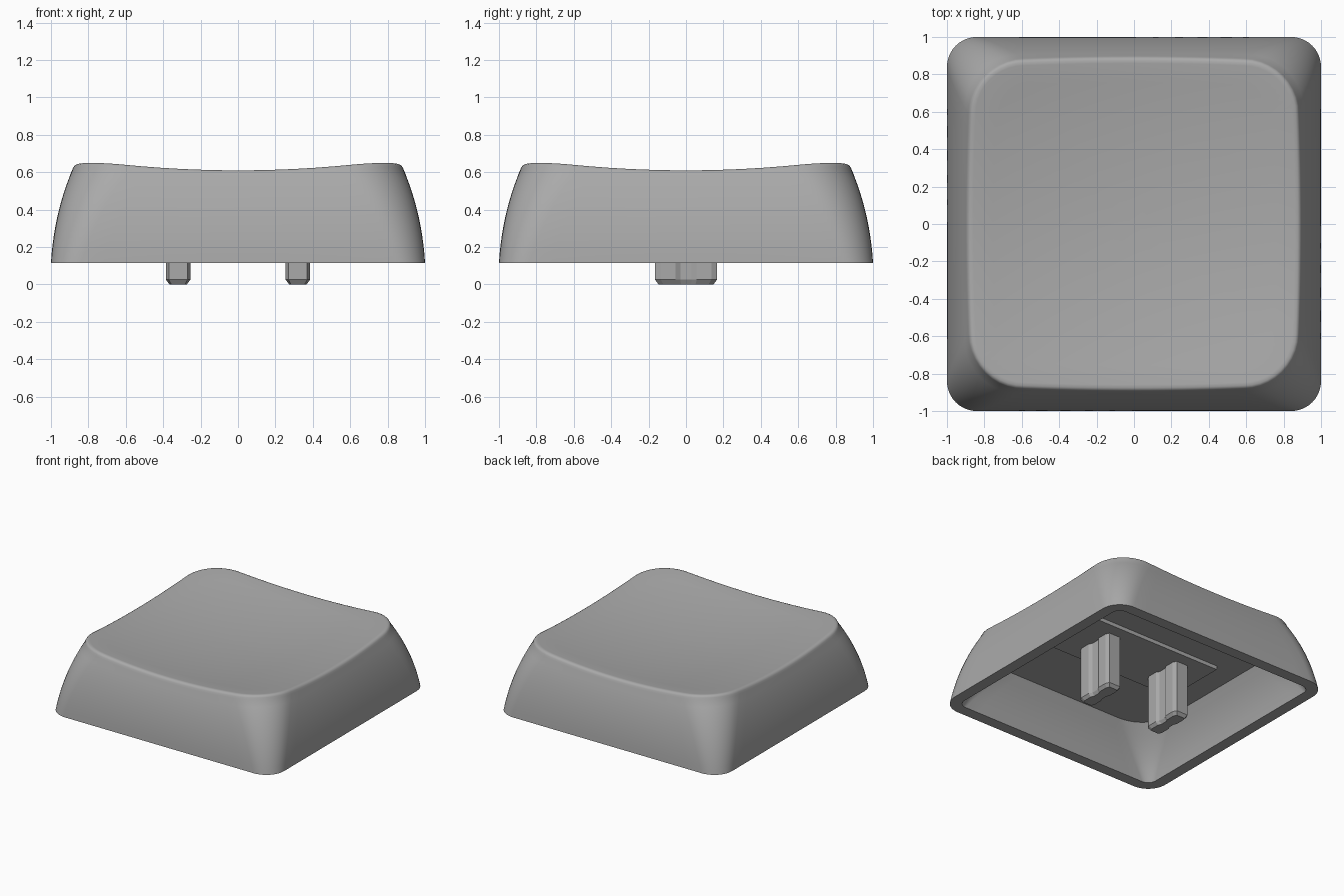
import bpy, bmesh, math

if "Cube" in bpy.data.objects:
    bpy.data.objects.remove(bpy.data.objects["Cube"])

grey = bpy.data.materials.new("plain grey")
grey.use_nodes = True
COLOUR = (0.4, 0.4, 0.4, 1)
grey.diffuse_color = COLOUR
grey.node_tree.nodes["Principled BSDF"].inputs["Base Color"].default_value = COLOUR

BASE = 0.115      # height of the open lower rim
CEILING = 0.47    # underside of the top


def dish(x, y):
    """Height of the spherical hollow in the top."""
    return 0.545 + 0.087 * (x * x + y * y)


def rounded_square(half, radius, bulge=0.0, corner=10, side=14):
    """Outline with round corners and slightly bowed sides."""
    quarter = []
    c = half - radius
    for i in range(corner + 1):
        a = math.pi / 2 * i / corner
        quarter.append((c + radius * math.cos(a), c + radius * math.sin(a)))
    for i in range(1, side):
        x = c - 2 * c * i / side
        quarter.append((x, half + bulge * (1 - (x / c) ** 2)))
    points = []
    for turn in range(4):
        for x, y in quarter:
            for _ in range(turn):
                x, y = -y, x
            points.append((x, y))
    return points


def loft(name, rings, cap_start=False, cap_end=False):
    """Skin a row of equal rings into one object."""
    bm = bmesh.new()
    loops = [[bm.verts.new(p) for p in ring] for ring in rings]
    for a, b in zip(loops, loops[1:]):
        n = len(a)
        for i in range(n):
            j = (i + 1) % n
            bm.faces.new((a[i], a[j], b[j], b[i]))
    if cap_start:
        bm.faces.new(loops[0][::-1])
    if cap_end:
        bm.faces.new(loops[-1])
    bmesh.ops.recalc_face_normals(bm, faces=bm.faces)
    mesh = bpy.data.meshes.new(name)
    bm.to_mesh(mesh)
    bm.free()
    obj = bpy.data.objects.new(name, mesh)
    bpy.context.collection.objects.link(obj)
    mesh.materials.append(grey)
    return obj


def smooth(obj, degrees):
    bpy.ops.object.select_all(action="DESELECT")
    obj.select_set(True)
    bpy.context.view_layer.objects.active = obj
    bpy.ops.object.shade_smooth_by_angle(angle=math.radians(degrees))


rings = []
# Inner wall, from the ceiling down to the rim
for i in range(6):
    t = 1 - i / 5
    outline = rounded_square(0.91 - 0.05 * t - 0.08 * t * t, 0.07 + 0.2 * t)
    rings.append([(x, y, BASE + t * (CEILING - BASE)) for x, y in outline])

# Outer wall, curving inward as it rises to the dished edge
for i in range(11):
    t = i / 10
    outline = rounded_square(1 - 0.04 * t - 0.073 * t * t, 0.16 + 0.14 * t, 0.012 * t)
    rings.append([(x, y, BASE + t * (dish(x, y) - 0.035 - BASE)) for x, y in outline])

# Rounded top edge
for inset, drop in ((0.005, 0.02), (0.012, 0.009), (0.023, 0.002), (0.04, 0)):
    outline = rounded_square(0.887 - inset, 0.3 - inset, 0.012)
    rings.append([(x, y, dish(x, y) - drop) for x, y in outline])

# Dished top surface
edge = rings[-1]
for k in (0.88, 0.75, 0.6, 0.45, 0.3, 0.15, 0.03):
    rings.append([(x * k, y * k, dish(x * k, y * k)) for x, y, z in edge])

cap = loft("cap_shell", rings, cap_start=True, cap_end=True)
smooth(cap, 40)

# Thickened pad under the ceiling that carries the stems
pad_outline = [(0.57, -0.26), (0.57, 0.26), (-0.57, 0.26), (-0.57, -0.26)]
loft("stem_pad", [[(x, y, z) for x, y in pad_outline] for z in (0.44, CEILING + 0.01)],
     cap_start=True, cap_end=True)

# Two grooved stems with chamfered lower ends
side = [(0.065, 0.0), (0.065, 0.13), (0.058, 0.145), (0.052, 0.165)]
side = [(0.05, 0.03), (0.065, 0.057), (0.065, 0.135), (0.05, 0.165)]
half = [(x, -y) for x, y in reversed(side)] + side
section = half + [(-x, -y) for x, y in half]
for label, cx in (("left", 0.32), ("right", -0.32)):
    levels = ((0.0, 0.72, 0.89), (0.025, 1, 1), (0.45, 1, 1))
    loft(label + "_stem",
         [[(cx + x * sx, y * sy, z) for x, y in section] for z, sx, sy in levels],
         cap_start=True, cap_end=True)
